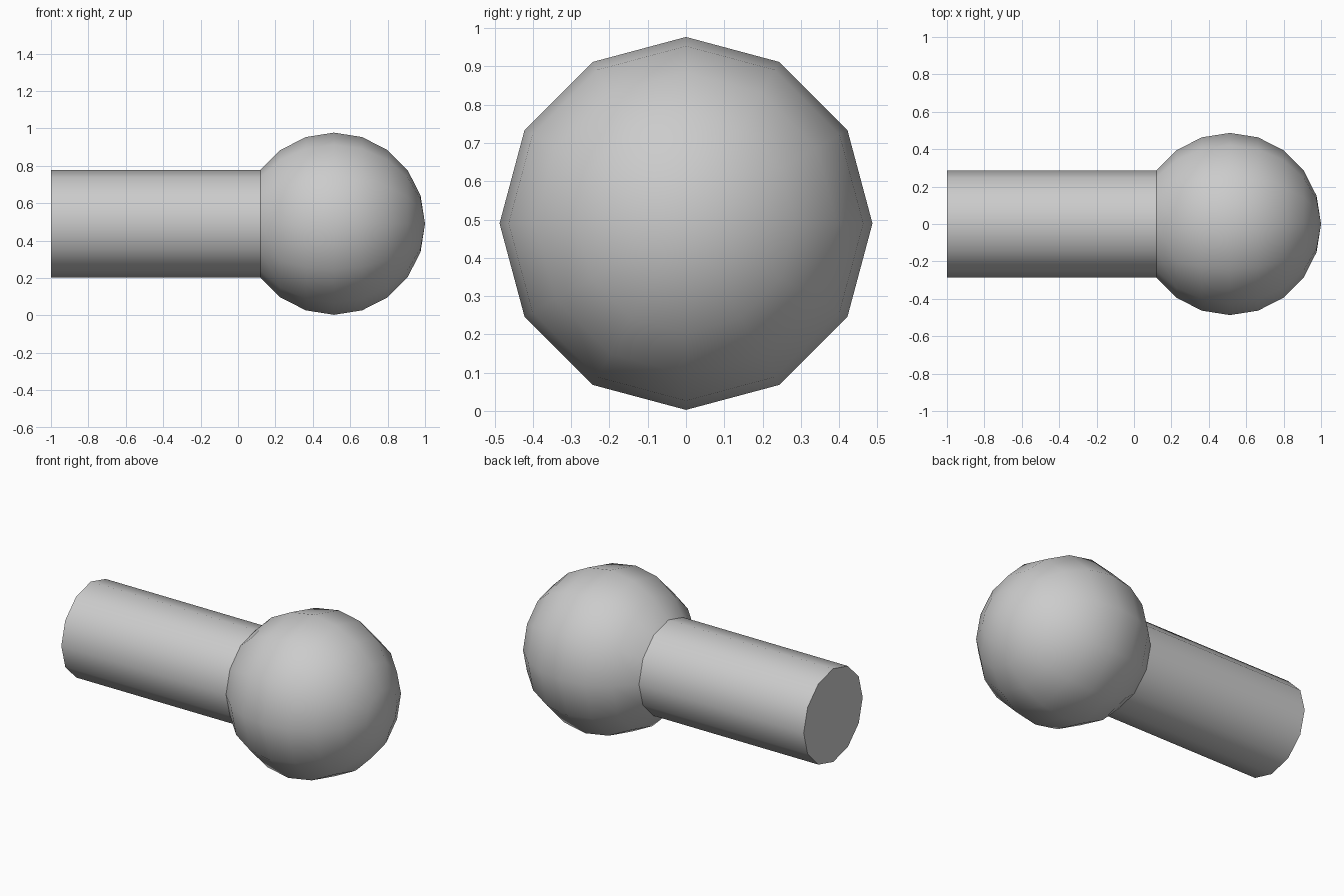
import bpy, bmesh, math

if "Cube" in bpy.data.objects:
    bpy.data.objects.remove(bpy.data.objects["Cube"])

SIDES = 12
AXIS_Z = 0.49
R = 0.487
CX = 0.513


def lathe(name, profile):
    """Spin (x, radius) points around the horizontal x axis."""
    bm = bmesh.new()
    rings = []
    for x, r in profile:
        if r < 1e-5:
            rings.append([bm.verts.new((x, 0, AXIS_Z))])
        else:
            rings.append([bm.verts.new((x, r * math.cos(math.tau * i / SIDES),
                                        AXIS_Z + r * math.sin(math.tau * i / SIDES)))
                          for i in range(SIDES)])
    for a, b in zip(rings, rings[1:]):
        for i in range(SIDES):
            j = (i + 1) % SIDES
            if len(b) == 1:
                bm.faces.new((a[i], a[j], b[0]))
            else:
                bm.faces.new((a[i], a[j], b[j], b[i]))
    # Flat cap on the starting end
    bm.faces.new(rings[0][::-1])
    bmesh.ops.recalc_face_normals(bm, faces=bm.faces[:])
    mesh = bpy.data.meshes.new(name)
    bm.to_mesh(mesh)
    bm.free()
    obj = bpy.data.objects.new(name, mesh)
    bpy.context.collection.objects.link(obj)
    bpy.ops.object.select_all(action='DESELECT')
    obj.select_set(True)
    bpy.context.view_layer.objects.active = obj
    bpy.ops.object.shade_smooth_by_angle(angle=math.radians(40))
    return obj


# Ball head: rings every 18 degrees, cut flat where the shaft meets it
ball = [(CX + R * math.sin(math.radians(a)), R * math.cos(math.radians(a)))
        for a in range(-54, 91, 18)]
lathe("ball_head", ball)

# Straight shaft with a flat far end, sharing the ball's neck ring
neck_x, neck_r = ball[0]
lathe("shaft", [(-1.0, neck_r), (neck_x, neck_r)])
